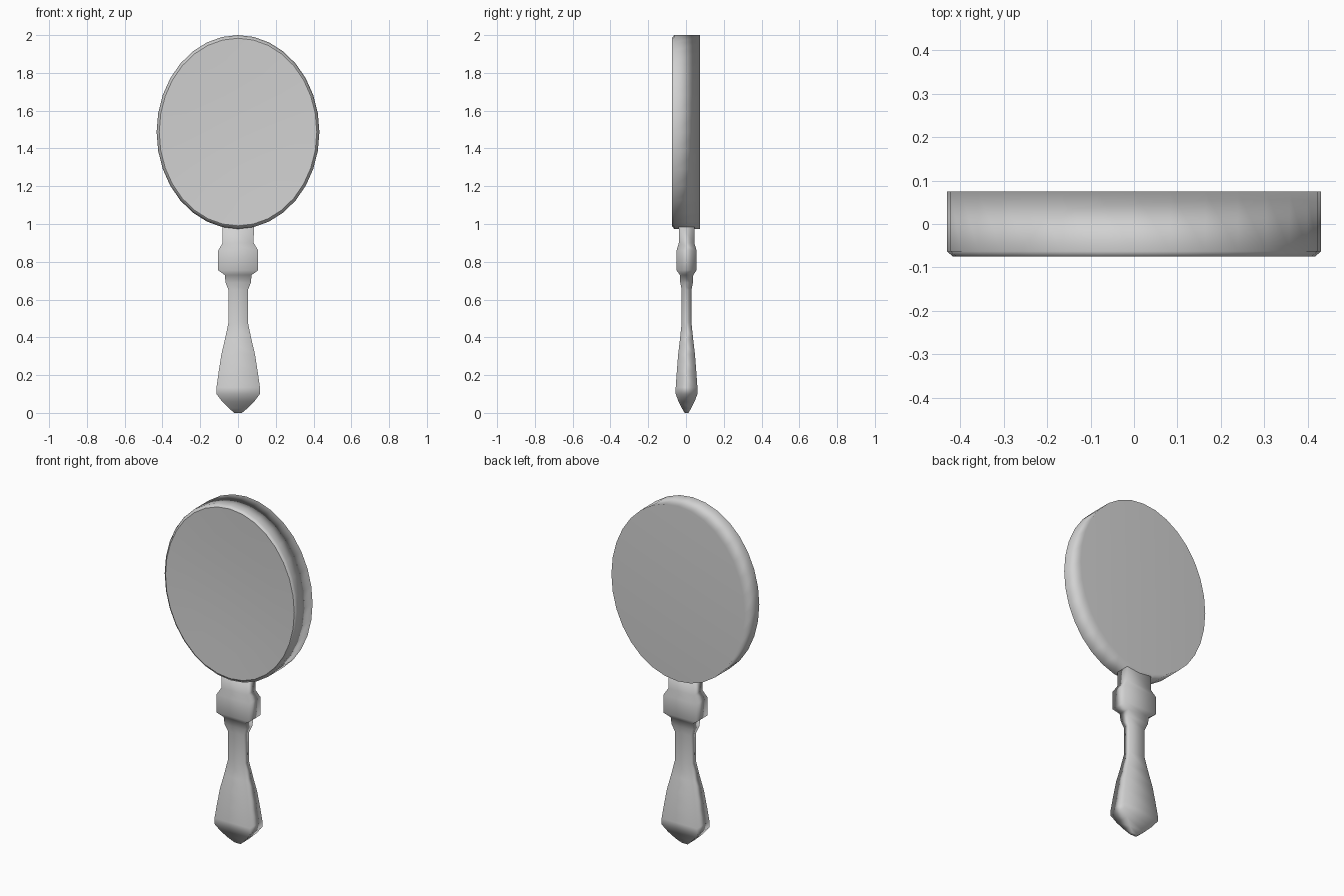
import bpy, bmesh, math

cube = bpy.data.objects.get("Cube")
if cube:
    bpy.data.objects.remove(cube, do_unlink=True)

grey = bpy.data.materials.new("plain_grey")
grey.use_nodes = True
colour = (0.64, 0.64, 0.64, 1)
grey.diffuse_color = colour
grey.node_tree.nodes["Principled BSDF"].inputs["Base Color"].default_value = colour


def loft(name, rings, cap_start=True, cap_end=True):
    """Skin a stack of matching rings, cap the ends and shade by face area."""
    bm = bmesh.new()
    loops = [[bm.verts.new(p) for p in ring] for ring in rings]
    count = len(loops[0])
    for low, high in zip(loops, loops[1:]):
        for i in range(count):
            j = (i + 1) % count
            bm.faces.new((low[i], high[i], high[j], low[j]))
    if cap_start:
        bm.faces.new(loops[0])
    if cap_end:
        bm.faces.new(loops[-1][::-1])
    mesh = bpy.data.meshes.new(name)
    bm.to_mesh(mesh)
    bm.free()
    mesh.shade_smooth()
    mesh.materials.append(grey)
    obj = bpy.data.objects.new(name, mesh)
    bpy.context.collection.objects.link(obj)
    obj.modifiers.new("soft_edges", "WEIGHTED_NORMAL").mode = "FACE_AREA"


def oval(y, scale=1.0, sides=32):
    """Upright oval outline at depth y."""
    return [(0.431 * scale * math.cos(a), y, 1.487 + 0.513 * scale * math.sin(a))
            for a in (math.tau * i / sides for i in range(sides))]


def section(z, w):
    """Flat rectangular bar section, half as deep as it is wide."""
    d = w / 2
    return [(x + 0.001, y + 0.003, z)
            for x, y in ((w, -d), (-w, -d), (-w, d), (w, d))]


# Oval head: bevelled rim and softly shaded back
lip = 0.968
loft("mirror_rim", [oval(-0.075, lip), oval(-0.063), oval(0.075)], cap_start=False)

# Glass: very shallow dish meeting the lip
loft("mirror_glass", [oval(-0.075 + 0.012 * (1 - t * t), lip * t)
                      for t in (0.1, 0.4, 0.7, 1)], cap_end=False)

# Shaped handle: (height, half width) from the tip up into the head
profile = [(0, 0.02), (0.025, 0.05), (0.06, 0.085), (0.1, 0.115), (0.135, 0.115),
           (0.22, 0.103), (0.31, 0.089), (0.39, 0.07), (0.48, 0.051), (0.65, 0.051),
           (0.69, 0.067), (0.73, 0.071), (0.755, 0.106), (0.86, 0.106),
           (0.9, 0.082), (1.0, 0.083)]
loft("handle", [section(z, w) for z, w in profile])
